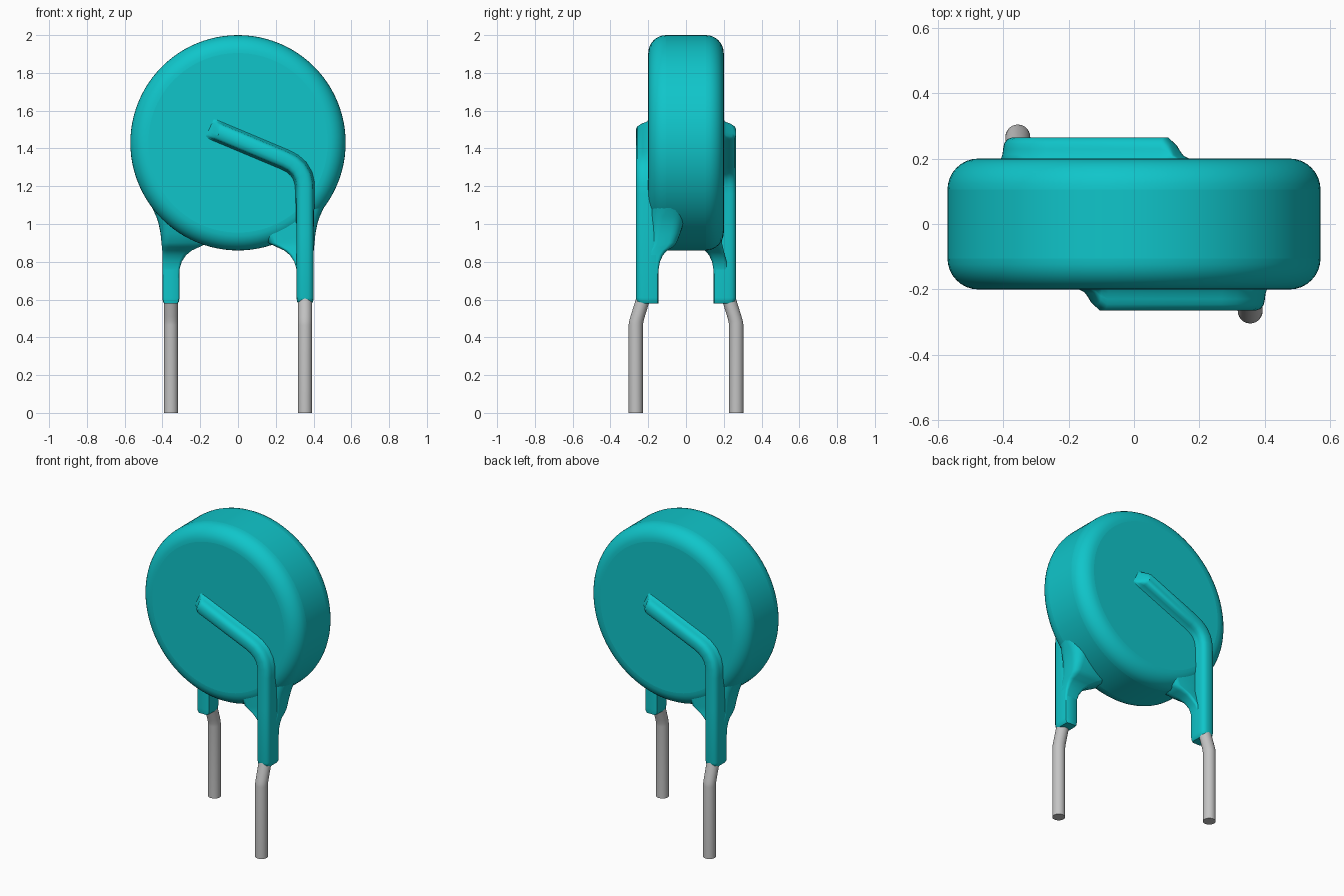
import bpy, bmesh, math

cube = bpy.data.objects.get("Cube")
if cube:
    bpy.data.objects.remove(cube, do_unlink=True)


def material(name, rgb, metallic=0.0):
    m = bpy.data.materials.new(name)
    m.use_nodes = True
    m.diffuse_color = (*rgb, 1)
    b = m.node_tree.nodes["Principled BSDF"]
    b.inputs["Base Color"].default_value = (*rgb, 1)
    b.inputs["Roughness"].default_value = 0.5
    return m


teal = material("teal_coating", (0.005, 0.56, 0.59))
grey = material("grey_metal", (0.55, 0.55, 0.55))


def finish(ob, mat, angle=40):
    ob.data.materials.append(mat)
    bpy.ops.object.select_all(action='DESELECT')
    ob.select_set(True)
    bpy.context.view_layer.objects.active = ob
    bpy.ops.object.shade_smooth_by_angle(angle=math.radians(angle))
    return ob


def loft(name, rings, mat):
    """Skin a list of equal-length closed rings and cap both ends."""
    bm = bmesh.new()
    loops = [[bm.verts.new(p) for p in ring] for ring in rings]
    n = len(loops[0])
    for a, b in zip(loops, loops[1:]):
        for i in range(n):
            j = (i + 1) % n
            bm.faces.new((a[i], a[j], b[j], b[i]))
    bm.faces.new(loops[0])
    bm.faces.new(loops[-1])
    bmesh.ops.recalc_face_normals(bm, faces=bm.faces)
    me = bpy.data.meshes.new(name)
    bm.to_mesh(me)
    bm.free()
    ob = bpy.data.objects.new(name, me)
    bpy.context.collection.objects.link(ob)
    return finish(ob, mat)


def rounded_rect(x0, x1, y0, y1, r, z):
    """Horizontal rounded rectangle ring."""
    pts = []
    corners = ((x1 - r, y1 - r), (x0 + r, y1 - r), (x0 + r, y0 + r), (x1 - r, y0 + r))
    for k, (cx, cy) in enumerate(corners):
        for s in range(6):
            a = math.pi / 2 * (k + s / 5)
            pts.append((cx + r * math.cos(a), cy + r * math.sin(a), z))
    return pts


# Disc body with rounded rims
bpy.ops.mesh.primitive_cylinder_add(vertices=96, radius=0.57, depth=0.4,
                                    location=(0, 0, 1.43),
                                    rotation=(math.pi / 2, 0, 0))
disc = bpy.context.object
disc.name = "disc_body"
bevel = disc.modifiers.new("rounded_rim", 'BEVEL')
bevel.width = 0.095
bevel.segments = 8
bevel.limit_method = 'ANGLE'
bevel.angle_limit = math.radians(40)
finish(disc, teal)

# Coated lead ridge: (x, z, front y, base flare, width scale) along its centre line
ridge_path = [
    (-0.150, 1.508, -0.200, 0.010, 1.0), (-0.135, 1.501, -0.212, 0.010, 1.0),
    (-0.118, 1.494, -0.245, 0.010, 1.0), (-0.098, 1.486, -0.265, 0.010, 1.0),
    (0.250, 1.340, -0.265, 0.010, 1.0), (0.288, 1.320, -0.265, 0.010, 1.0),
    (0.320, 1.292, -0.265, 0.010, 1.0), (0.343, 1.255, -0.265, 0.009, 1.0),
    (0.354, 1.210, -0.265, 0.008, 1.0), (0.355, 1.160, -0.265, 0.006, 1.0),
    (0.355, 0.950, -0.265, 0.000, 1.0), (0.355, 0.610, -0.265, 0.000, 1.0),
    (0.355, 0.590, -0.261, 0.000, 0.95), (0.355, 0.578, -0.250, 0.000, 0.78)]
rings = []
for i, (x, z, top, flare, sc) in enumerate(ridge_path):
    a = ridge_path[max(i - 1, 0)]
    b = ridge_path[min(i + 1, len(ridge_path) - 1)]
    dx, dz = b[0] - a[0], b[1] - a[1]
    length = math.hypot(dx, dz)
    nx, nz = -dz / length, dx / length
    d = -0.2 - top
    half = [(0.033, -0.145), (0.042, -0.150), (0.045, -0.160),
            (0.045 + flare, -0.199), (0.045 + flare * 0.3, -0.2 - 0.2 * d),
            (0.045, -0.2 - 0.45 * d), (0.042, -0.2 - 0.7 * d),
            (0.033, -0.2 - 0.9 * d), (0.016, top)]
    outline = half + [(-u, y) for u, y in reversed(half)]
    rings.append([(x + nx * u * sc, y, z + nz * u * sc) for u, y in outline])
ridge = loft("front_lead_ridge", rings, teal)

# Flared web joining the coated leg to the disc: (z, x0, x1, y0, y1, radius)
web_rows = [
    (0.70, 0.312, 0.398, -0.220, -0.146, 0.012), (0.76, 0.310, 0.400, -0.220, -0.145, 0.012),
    (0.80, 0.298, 0.400, -0.215, -0.138, 0.015), (0.835, 0.275, 0.400, -0.205, -0.122, 0.020),
    (0.86, 0.245, 0.401, -0.200, -0.100, 0.025), (0.878, 0.205, 0.403, -0.195, -0.070, 0.035),
    (0.90, 0.160, 0.405, -0.190, -0.050, 0.040), (0.95, 0.130, 0.410, -0.190, -0.030, 0.050),
    (1.00, 0.120, 0.420, -0.190, -0.015, 0.060), (1.04, 0.120, 0.433, -0.190, -0.005, 0.070),
    (1.09, 0.120, 0.456, -0.185, 0.000, 0.085), (1.13, 0.120, 0.474, -0.180, 0.000, 0.085)]
web = loft("front_leg_web",
           [rounded_rect(x0, x1, y0, y1, r, z) for z, x0, x1, y0, y1, r in web_rows], teal)

# Bare wire lead with a slight outward kink
wire_path = [(-0.266, 0.0), (-0.266, 0.465), (-0.263, 0.485), (-0.256, 0.51),
             (-0.228, 0.60), (-0.215, 0.64)]
angles = [2 * math.pi * k / 24 for k in range(24)]
wire = loft("front_wire_lead",
            [[(0.355 + 0.038 * math.cos(a), y + 0.038 * math.sin(a), z) for a in angles]
             for y, z in wire_path], grey)

# Rear parts are the front ones turned half way round
for ob in (ridge, web, wire):
    rear = ob.copy()
    rear.name = ob.name.replace("front", "rear")
    rear.rotation_euler.z = math.pi
    bpy.context.collection.objects.link(rear)
